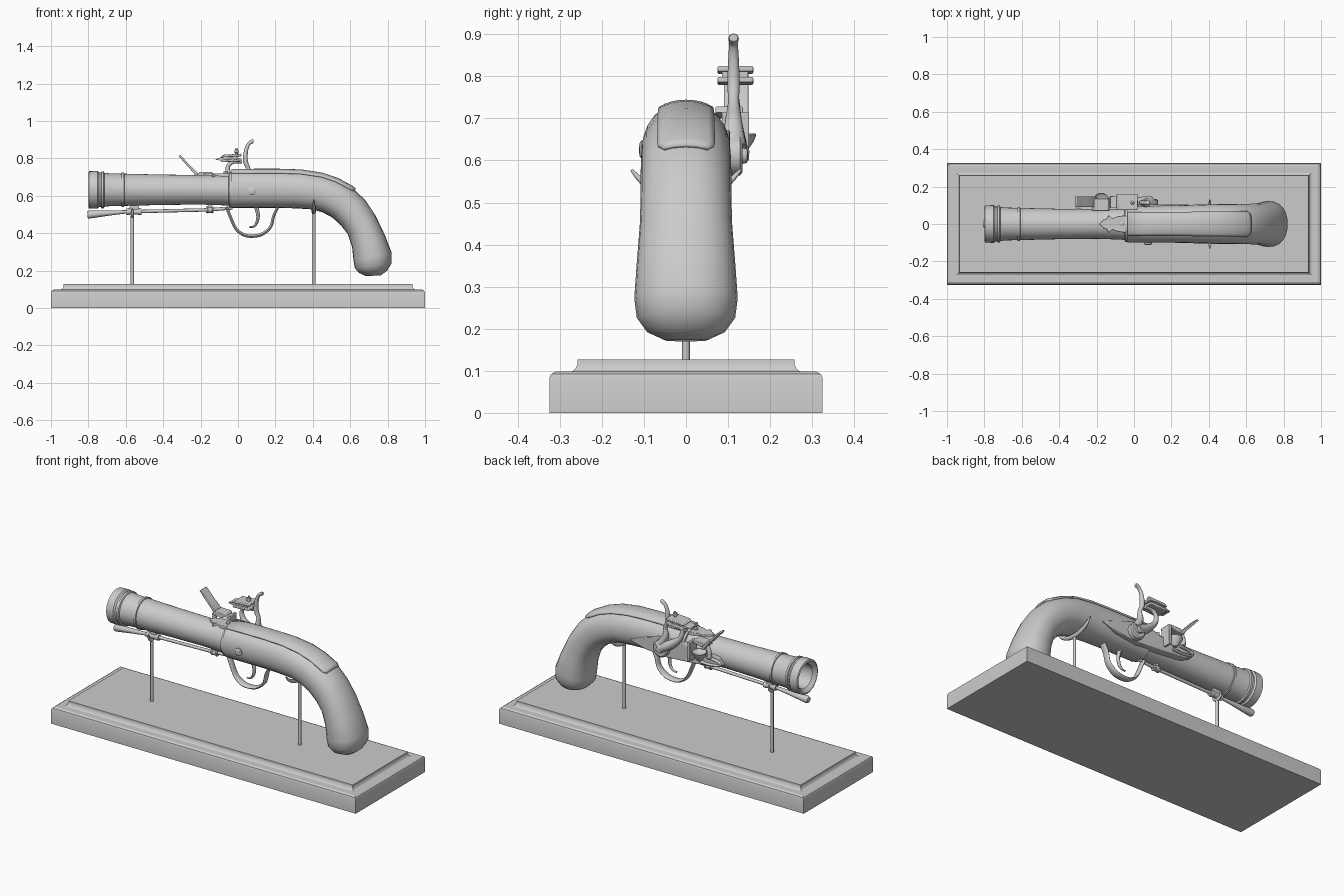
import bpy, bmesh, math
from mathutils import Vector as V
from mathutils.geometry import interpolate_bezier


def finish(name, bm, angle=35):
    bmesh.ops.recalc_face_normals(bm, faces=bm.faces)
    me = bpy.data.meshes.new(name)
    bm.to_mesh(me)
    bm.free()
    for p in me.polygons:
        p.use_smooth = True
    me.set_sharp_from_angle(angle=math.radians(angle))
    ob = bpy.data.objects.new(name, me)
    bpy.context.collection.objects.link(ob)
    return ob


def loft(name, rings, closed=True, angle=35):
    bm = bmesh.new()
    vs = [[bm.verts.new(p) for p in r] for r in rings]
    n = len(vs[0])
    for a, b in zip(vs, vs[1:]):
        for i in range(n if closed else n - 1):
            j = (i + 1) % n
            bm.faces.new((a[i], a[j], b[j], b[i]))
    if closed:
        bm.faces.new(vs[0])
        bm.faces.new(vs[-1])
    return finish(name, bm, angle)


def smooth_path(pts, steps):
    out = []
    for i in range(len(pts) - 1):
        a, b = pts[i], pts[i + 1]
        ta = (b - pts[max(i - 1, 0)]) / 6
        tb = (pts[min(i + 2, len(pts) - 1)] - a) / 6
        out += interpolate_bezier(a, a + ta, b - tb, b, steps + 1)[:-1]
    return out + [pts[-1]]


def tube(name, pts, radii, side=(0, 1, 0), wide=1.0, n=12, steps=4):
    """Planar swept bar; side is the path plane's normal, wide stretches along it."""
    k = len(pts)
    radii = radii if isinstance(radii, (list, tuple)) else [radii] * k
    path = smooth_path([V(p) for p in pts], steps) if steps > 1 else [V(p) for p in pts]
    side = V(side)
    rings = []
    for i, p in enumerate(path):
        t = (path[min(i + 1, len(path) - 1)] - path[max(i - 1, 0)]).normalized()
        u = t.cross(side)
        f = i / max(steps, 1)
        lo = min(int(f), k - 2)
        r = radii[lo] + (radii[lo + 1] - radii[lo]) * (f - lo)
        rings.append([p + side * (r * wide * math.cos(2 * math.pi * j / n))
                      + u * (r * math.sin(2 * math.pi * j / n)) for j in range(n)])
    return loft(name, rings)


def lathe(name, prof, centre, axis='x', n=32):
    """Turned part; prof lists (position along axis, radius)."""
    rings = []
    for d, r in prof:
        ring = []
        for j in range(n):
            c, s = r * math.cos(2 * math.pi * j / n), r * math.sin(2 * math.pi * j / n)
            o = {'x': (d, c, s), 'y': (c, d, s), 'z': (c, s, d)}[axis]
            ring.append(V(centre) + V(o))
        rings.append(ring)
    return loft(name, rings)


def prism(name, pts, a, b, plane='xz', bevel=0.004):
    place = (lambda p, d: (p[0], d, p[1])) if plane == 'xz' else (lambda p, d: (p[0], p[1], d))
    ob = loft(name, [[place(p, d) for p in pts] for d in (a, b)])
    if bevel:
        m = ob.modifiers.new("bevel", 'BEVEL')
        m.width, m.segments = bevel, 2
    return ob


# Moulded display base
base = [(0, 0), (0, .083), (.004, .092), (.015, .098), (.052, .098),
        (.060, .102), (.065, .110), (.067, .116), (.067, .127)]
loft("display_base", [[(sx * (1 - i), sy * (.325 - i), z) for sx, sy in
                       ((-1, -1), (1, -1), (1, 1), (-1, 1))] for i, z in base], angle=25)

# Stand posts with cradles
for name, x, top in (("front_post", -.565, .495), ("rear_post", .405, .525)):
    lathe(name, [(.12, .009), (top, .009)], (x, 0, 0), 'z', 12)
tube("rear_cradle", [(.405, -.13, .578), (.405, -.103, .55), (.405, -.06, .526), (.405, 0, .515),
                     (.405, .06, .526), (.405, .103, .55), (.405, .13, .578)],
     [.003, .008, .011, .012, .011, .008, .003], (1, 0, 0))
tube("front_cradle", [(-.565, -.033, .53), (-.565, -.025, .503), (-.565, 0, .49),
                      (-.565, .025, .503), (-.565, .033, .53)],
     [.004, .007, .009, .007, .004], (1, 0, 0))

# Barrel with muzzle mouldings and hollow bore
lathe("barrel", [(-.45, .066), (-.78, .07), (-.795, .082), (-.80, .09), (-.796, .099),
                 (-.75, .101), (-.742, .093), (-.733, .092), (-.73, .099), (-.718, .099),
                 (-.714, .091), (-.69, .088), (-.624, .086), (-.622, .092), (-.61, .092),
                 (-.608, .086), (-.4, .081), (-.2, .079), (-.08, .083), (-.05, .085),
                 (-.048, .096), (-.03, .096)], (0, 0, .632))

# Stock: (top x, top z, bottom x, bottom z, half width)
stations = [(-.035, .735, -.035, .535, .1), (.1, .736, .1, .535, .1), (.22, .736, .2, .535, .1),
            (.34, .732, .3, .533, .103), (.45, .715, .4, .527, .106), (.53, .688, .455, .51, .107),
            (.61, .645, .505, .483, .108), (.68, .577, .552, .44, .108), (.735, .495, .587, .395, .11),
            (.785, .39, .61, .325, .117), (.822, .295, .618, .25, .123), (.822, .24, .625, .212, .117),
            (.797, .2, .65, .186, .093), (.765, .175, .685, .17, .05)]


def skin(st, a, scale=1.0):
    top, bot = V((st[0], 0, st[1])), V((st[2], 0, st[3]))
    h = (top - bot) / 2 * scale
    c, s = math.cos(a), math.sin(a)
    return ((top + bot) / 2 + h * (math.copysign(abs(c) ** .9, c))
            + V((0, st[4] * scale * math.copysign(abs(s) ** .9, s), 0)))


loft("stock", [[skin(s, 2 * math.pi * i / 24) for i in range(24)] for s in stations], angle=60)

# Metal strap let into the top of the stock
arc = [i / 4 for i in range(-4, 5)]
rings = [[skin(s, .6 * a, 1.025) for a in arc] for s in stations[:7]]
rings.append([skin(tuple(p * .8 + q * .2 for p, q in zip(stations[6], stations[7])), .45 * a, 1.025)
              for a in arc])
strap = loft("top_strap", rings, closed=False)
m = strap.modifiers.new("thickness", 'SOLIDIFY')
m.thickness, m.offset = .012, 0

# Leaf-shaped breech ornament and its screw
half = [(-.185, 0), (-.165, .022), (-.145, .028), (-.135, .047), (-.115, .03), (-.085, .042), (-.04, .046)]
prism("breech_leaf", half + [(x, -y) for x, y in reversed(half[1:])], .68, .72, 'xy', .003)
lathe("breech_screw", [(.71, .012), (.728, .012), (.731, .007)], (-.065, 0, 0), 'z', 16)

# Ramrod and the pipes that hold it
tube("ramrod", [(-.805, 0, .498), (-.795, 0, .499), (-.68, 0, .508), (-.6, 0, .514),
                (-.15, 0, .525), (-.03, 0, .535)], [.018, .021, .013, .009, .009, .009], steps=1)
for name, x, w, z in (("front_pipe", -.555, .04, .515), ("rear_pipe", -.15, .02, .525)):
    lathe(name, [(-w, .012), (-w, .017), (-w * .7, .019), (-w * .5, .016), (w * .5, .016),
                 (w * .7, .019), (w, .017), (w, .012)], (x, 0, z), 'x', 16)
    prism(name + "_lug", [(x - w * .7, z), (x + w * .7, z), (x + w * .5, .562), (x - w * .5, .562)],
          -.009, .009, bevel=.002)

# Trigger and guard
tube("trigger_guard", [(-.06, 0, .536), (-.042, 0, .49), (-.012, 0, .425), (.03, 0, .392), (.075, 0, .384),
                       (.13, 0, .395), (.175, 0, .435), (.19, 0, .49), (.212, 0, .538)],
     [.008, .008, .008, .009, .009, .009, .008, .008, .008], wide=2.6)
tube("trigger", [(.095, 0, .545), (.107, 0, .5), (.102, 0, .46), (.085, 0, .437), (.06, 0, .432)],
     [.012, .010, .008, .006, .004], wide=1.2)

# Slotted side screw
lathe("side_screw", [(-.095, .022), (-.106, .022), (-.110, .016)], (.075, 0, .626), 'y', 20)
prism("side_screw_slot", [(.06, .62), (.062, .616), (.09, .632), (.088, .636)], -.112, -.106, bevel=0)

# Lock plate on the far side
prism("lock_plate", [(-.31, .605), (-.28, .645), (-.1, .655), (-.05, .672), (.1, .672), (.19, .645),
                     (.3, .6), (.2, .572), (.05, .56), (-.12, .572), (-.26, .585)], .06, .104)

# Flash pan
lathe("flash_pan", [(.612, .012), (.625, .022), (.645, .036), (.66, .042), (.664, .04),
                    (.655, .03), (.648, .01)], (-.175, .125, 0), 'z', 20)
prism("pan_fence", [(-.13, .6), (-.115, .6), (-.112, .715), (-.13, .715)], .085, .15, bevel=.003)

# Frizzen, thrown forward, with hinge and spring
prism("frizzen", [(-.318, .812), (-.308, .818), (-.255, .76), (-.215, .722), (-.2, .69), (-.22, .695),
                  (-.235, .72), (-.27, .758)], .09, .148, bevel=.003)
tube("frizzen_hinge", [(-.222, .118, .71), (-.235, .118, .68), (-.235, .118, .64)], [.01, .013, .014])
prism("frizzen_cover", [(-.225, .705), (-.205, .728), (-.14, .728), (-.13, .714), (-.19, .7)],
      .07, .135, bevel=.003)
tube("frizzen_spring", [(-.17, .112, .6), (-.24, .112, .598), (-.3, .112, .61), (-.29, .112, .63),
                        (-.22, .112, .637)], .007, wide=1.5)

# Cock: boss, looped neck, horn, jaws, flint and screw
lathe("cock_boss", [(.095, .048), (.128, .048), (.134, .04), (.134, .02), (.145, .018), (.147, .01)],
      (.08, 0, .612), 'y', 20)
tube("cock_neck", [(.08, .114, .62), (.02, .114, .65), (-.04, .114, .7), (-.055, .114, .75),
                   (-.03, .114, .78), (.02, .114, .785)], [.034, .026, .016, .011, .011, .012], wide=1.1)
tube("cock_horn", [(.09, .113, .63), (.055, .113, .69), (.056, .113, .74), (.04, .113, .785),
                   (.043, .113, .84), (.056, .113, .875), (.075, .113, .89), (.083, .113, .892)],
     [.028, .018, .011, .013, .011, .009, .011, .009], wide=1.15)
for name, z in (("lower_jaw", .785), ("upper_jaw", .811)):
    prism(name, [(-.095, z - .006), (.02, z), (.02, z + .014), (-.08, z + .008)], .075, .16, bevel=.004)
prism("flint", [(-.125, .794), (-.085, .787), (.0, .795), (.0, .812), (-.08, .808)], .085, .147, bevel=0)
lathe("jaw_screw", [(.78, .007), (.828, .007), (.83, .012), (.845, .012), (.847, .006), (.855, .005)],
      (-.008, .113, 0), 'z', 12)
